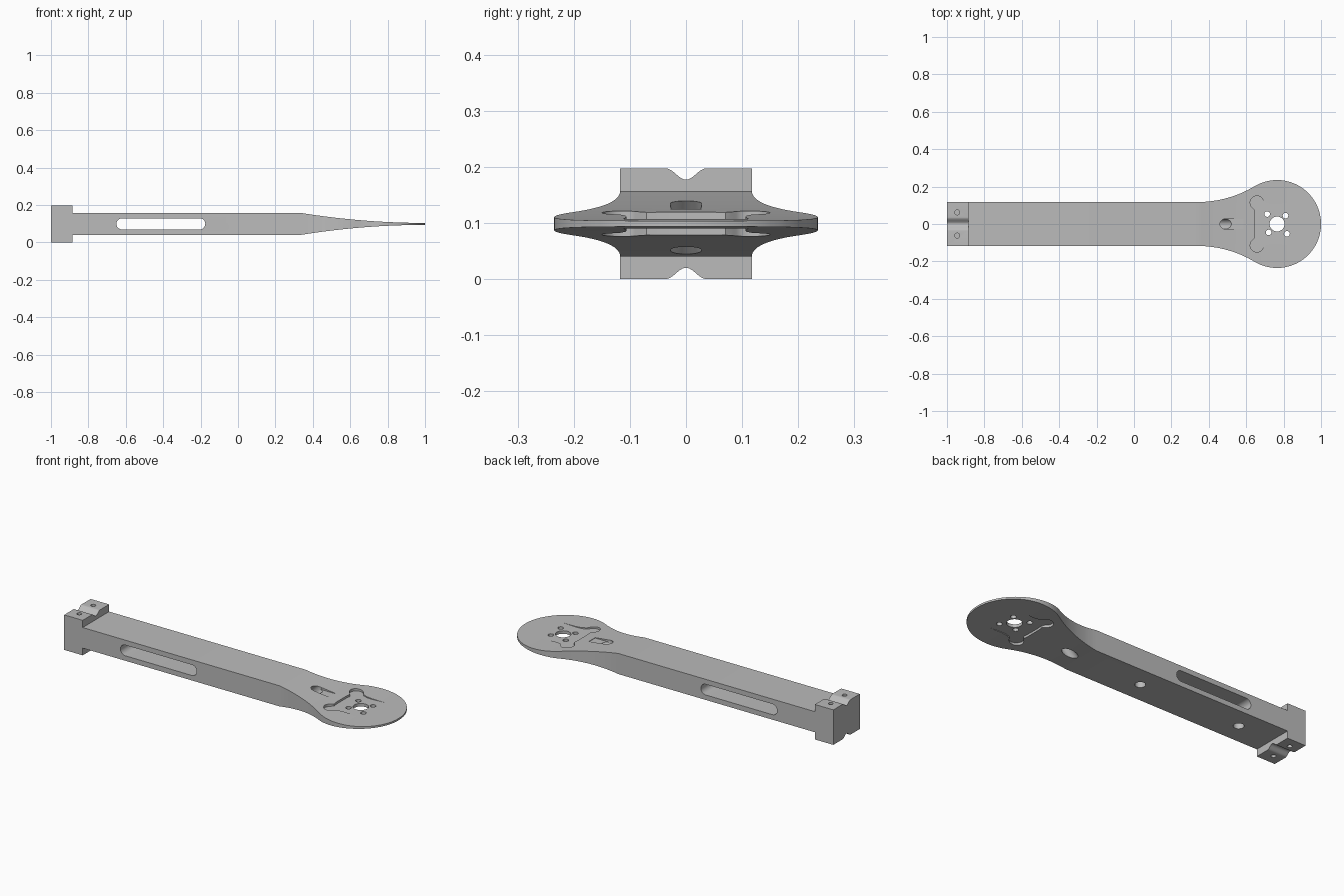
import bpy, bmesh, math
from mathutils import Vector, Matrix

if "Cube" in bpy.data.objects:
    bpy.data.objects.remove(bpy.data.objects["Cube"], do_unlink=True)

MID = 0.0985          # height of the arm's mid plane
HALF_W = 0.1175       # half width of the beam
HALF_H = 0.058        # half height of the beam
BEND = 0.34           # where the taper starts
HUB, HUB_R = 0.765, 0.235

grey = bpy.data.materials.new("light grey")
grey.use_nodes = True
grey.diffuse_color = (0.5, 0.5, 0.5, 1)
grey.node_tree.nodes["Principled BSDF"].inputs["Base Color"].default_value = (0.5, 0.5, 0.5, 1)


def prism(name, points, a, b, axis="z"):
    """Extrude a closed 2D outline from a to b along the given axis."""
    place = {"z": lambda u, v, w: (u, v, w),
             "y": lambda u, v, w: (u, w, v),
             "x": lambda u, v, w: (w, u, v)}[axis]
    bm = bmesh.new()
    base = bm.faces.new([bm.verts.new(place(u, v, a)) for u, v in points])
    moved = bmesh.ops.extrude_face_region(bm, geom=[base])["geom"]
    shift = Vector(place(0, 0, b - a))
    bmesh.ops.translate(bm, vec=shift, verts=[g for g in moved if isinstance(g, bmesh.types.BMVert)])
    bmesh.ops.recalc_face_normals(bm, faces=bm.faces)
    mesh = bpy.data.meshes.new(name)
    bm.to_mesh(mesh)
    bm.free()
    obj = bpy.data.objects.new(name, mesh)
    bpy.context.collection.objects.link(obj)
    mesh.materials.append(grey)
    return obj


def arc(cx, cy, r, start, end, n=24):
    return [(cx + r * math.cos(start + (end - start) * i / n),
             cy + r * math.sin(start + (end - start) * i / n)) for i in range(n + 1)]


def circle(cx, cy, r, n=32):
    return arc(cx, cy, r, 0, math.tau, n)[:-1]


def combine(target, tool, operation="DIFFERENCE"):
    """Apply a boolean and drop the tool."""
    mod = target.modifiers.new("cut", "BOOLEAN")
    mod.operation, mod.solver, mod.object = operation, "EXACT", tool
    bpy.context.view_layer.update()
    deps = bpy.context.evaluated_depsgraph_get()
    mesh = bpy.data.meshes.new_from_object(target.evaluated_get(deps))
    target.modifiers.clear()
    target.data = mesh
    bpy.data.objects.remove(tool, do_unlink=True)


# Plan outline: straight beam, concave flare, round motor plate
fillet = (HUB - BEND) ** 2 + HALF_W ** 2 - HUB_R ** 2
fillet /= 2 * (HUB_R - HALF_W)
turn = math.atan2(HALF_W + fillet, HUB - BEND)
flare = arc(BEND, HALF_W + fillet, fillet, -math.pi / 2, -turn, 16)
rim = arc(HUB, 0, HUB_R, math.pi - turn, 0, 40)
half = [(-1, HALF_W)] + flare + rim[1:]
plan = half + [(x, -y) for x, y in reversed(half[:-1])]
arm = prism("motor_arm", plan, -0.1, 0.3)

# Side profile: end block, beam, taper to a thin tip
upper = [(-1, MID), (-0.885, MID), (-0.885, HALF_H), (BEND, HALF_H)]
for i in range(1, 25):
    t = i / 24
    upper.append((BEND + (1.001 - BEND) * t, 0.0052 + (HALF_H - 0.0052) * (1 - t) ** 2))
side = [(x, MID + h) for x, h in upper] + [(x, MID - h) for x, h in reversed(upper)]
combine(arm, prism("side_profile", side, -0.4, 0.4, "y"), "INTERSECT")

# Through slot in the beam sides
slot = arc(-0.205, MID, 0.03, -math.pi / 2, math.pi / 2, 16)
slot += arc(-0.62, MID, 0.03, math.pi / 2, math.pi * 1.5, 16)
combine(arm, prism("side_slot", slot, -0.3, 0.3, "y"))

# Rounded grooves and blind screw holes on both sides of the end block
for s in (1, -1):
    groove = [(0.036 * k / 10, MID + s * (MID - 0.01 * (1 + math.cos(math.pi * k / 10))))
              for k in range(-10, 11)]
    groove += [(0.036, MID + s * 0.15), (-0.036, MID + s * 0.15)]
    combine(arm, prism("block_groove", groove, -1.1, -0.8, "x"))
    for y in (-0.062, 0.062):
        combine(arm, prism("screw_hole", circle(-0.945, y, 0.013, 20),
                           MID + s * 0.04, MID + s * 0.15))

# Motor seat pockets with rounded lobes, top and bottom
lobe = arc(0.657, 0.114, 0.036, math.radians(235), math.radians(40), 16)
edge = [(0.645, 0.045), (0.648, 0.07)] + lobe + [(0.70, 0.117), (0.725, 0.108), (0.76, 0.106), (0.95, 0.12)]
seat = edge + [(x, -y) for x, y in reversed(edge)]
for s in (1, -1):
    combine(arm, prism("motor_seat", seat, MID + s * 0.0085, MID + s * 0.1))

# Shaft hole and four motor screw holes
combine(arm, prism("shaft_hole", circle(HUB, 0, 0.04), -0.1, 0.3))
for dx, dy in ((0.045, 0.045), (0.053, -0.053), (-0.053, 0.053), (-0.045, -0.045)):
    combine(arm, prism("motor_screw_hole", circle(HUB + dx, dy, 0.015, 20), -0.1, 0.3))

# Slanted cable passage with a short channel above it
passage = prism("cable_passage", circle(0, 0, 0.028), -0.2, 0.2)
passage.matrix_world = Matrix.Translation((0.458, 0, MID)) @ Matrix.Rotation(math.pi / 4, 4, "Y")
combine(arm, passage)
combine(arm, prism("cable_channel", [(0.5, -0.028), (0.585, -0.028), (0.585, 0.028), (0.5, 0.028)],
                   0.122, 0.2))

# Blind holes under the beam
for x in (-0.04, -0.67):
    combine(arm, prism("underside_hole", circle(x, 0, 0.027), -0.1, MID))

bpy.ops.object.select_all(action="DESELECT")
arm.select_set(True)
bpy.context.view_layer.objects.active = arm
bpy.ops.object.shade_smooth_by_angle(angle=math.radians(25))
